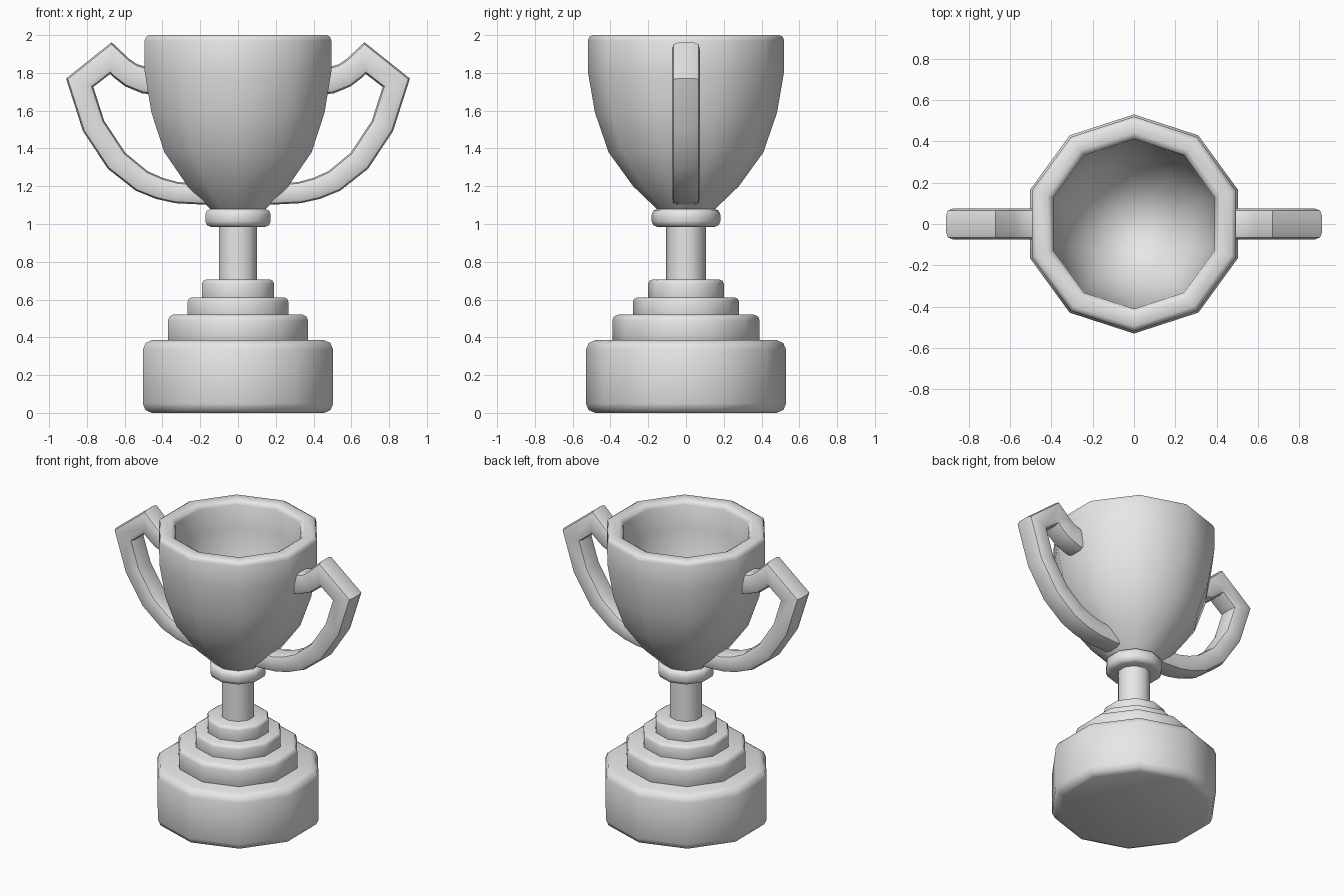
import bpy, bmesh, math
from mathutils import Vector

cube = bpy.data.objects.get("Cube")
if cube:
    bpy.data.objects.remove(cube, do_unlink=True)

GREY = (0.8, 0.8, 0.8, 1)
metal = bpy.data.materials.new("plain grey")
metal.use_nodes = True
metal.diffuse_color = GREY
metal.node_tree.nodes["Principled BSDF"].inputs["Base Color"].default_value = GREY
SIDES = 10


def skin(name, rings, angle=50):
    """Join matching rings of points into a capped, smooth shaded tube."""
    bm = bmesh.new()
    loops = [[bm.verts.new(p) for p in ring] for ring in rings]
    for a, b in zip(loops, loops[1:]):
        n = len(a)
        for i in range(n):
            j = (i + 1) % n
            bm.faces.new((a[i], a[j], b[j], b[i]))
    bm.faces.new(loops[0])
    bm.faces.new(loops[-1])
    bmesh.ops.recalc_face_normals(bm, faces=bm.faces)
    mesh = bpy.data.meshes.new(name)
    bm.to_mesh(mesh)
    bm.free()
    mesh.materials.append(metal)
    obj = bpy.data.objects.new(name, mesh)
    bpy.context.collection.objects.link(obj)
    bpy.ops.object.select_all(action='DESELECT')
    obj.select_set(True)
    bpy.context.view_layer.objects.active = obj
    bpy.ops.object.shade_smooth_by_angle(angle=math.radians(angle))
    return obj


def lathe(name, profile):
    """Ten-sided turned part with corners pointing front and back."""
    turns = [math.pi / 2 + math.tau * k / SIDES for k in range(SIDES)]
    return skin(name, [[(r * math.cos(t), r * math.sin(t), z) for t in turns]
                       for r, z in profile])


def drum(name, r, z0, z1, b):
    """Turned disc with rounded upper and lower edges."""
    c = b * 0.3
    lathe(name, [(r - b, z0), (r - c, z0 + c), (r, z0 + b),
                 (r, z1 - b), (r - c, z1 - c), (r - b, z1)])


# Stepped base, stem and collar
drum("base", 0.53, 0, 0.385, 0.05)
drum("lower_step", 0.39, 0.36, 0.52, 0.03)
drum("middle_step", 0.28, 0.49, 0.61, 0.02)
drum("upper_step", 0.2, 0.58, 0.705, 0.02)
lathe("stem", [(0.105, 0.69), (0.105, 1.0)])
drum("collar", 0.182, 0.985, 1.08, 0.03)

# Hollow cup: outer wall, rounded rim, inner bowl
lathe("cup", [(0.12, 1.05), (0.155, 1.08), (0.28, 1.2), (0.41, 1.38),
              (0.482, 1.59), (0.52, 1.81), (0.52, 1.97), (0.513, 1.99),
              (0.495, 2.0), (0.44, 2.0), (0.42, 1.99), (0.41, 1.97),
              (0.405, 1.81), (0.375, 1.62), (0.31, 1.44), (0.2, 1.3),
              (0.1, 1.24), (0.02, 1.225)])

# Handle centre line (x, z) with half width in its plane
PATH = [(0.43, 1.755, 0.07), (0.49, 1.76, 0.07), (0.565, 1.787, 0.066),
        (0.617, 1.825, 0.064), (0.673, 1.878, 0.064), (0.838, 1.748, 0.062),
        (0.765, 1.52, 0.062), (0.643, 1.335, 0.062), (0.51, 1.228, 0.06),
        (0.415, 1.188, 0.058), (0.325, 1.166, 0.056), (0.13, 1.155, 0.055)]
# Rounded rectangular cross-section, as fractions of the half sizes
QUARTER = [(1, 0.5), (0.87, 0.87), (0.5, 1)]
SECTION = (QUARTER + [(-u, v) for u, v in reversed(QUARTER)]
           + [(-u, -v) for u, v in QUARTER]
           + [(u, -v) for u, v in reversed(QUARTER)])


def handle(name, side):
    pts = [Vector((x, z)) for x, z, w in PATH]
    rings = []
    for i, p in enumerate(pts):
        before = (p - pts[i - 1]).normalized() if i else None
        after = (pts[i + 1] - p).normalized() if i + 1 < len(pts) else before
        before = before or after
        along = (before + after).normalized()
        across = Vector((-along.y, along.x))
        # Mitre sharp bends so the arm keeps its width
        w = PATH[i][2] / along.dot(after)
        rings.append([(side * (p.x + across.x * w * u), 0.075 * v,
                       p.y + across.y * w * u) for u, v in SECTION])
    skin(name, rings)


handle("left_handle", 1)
handle("right_handle", -1)
